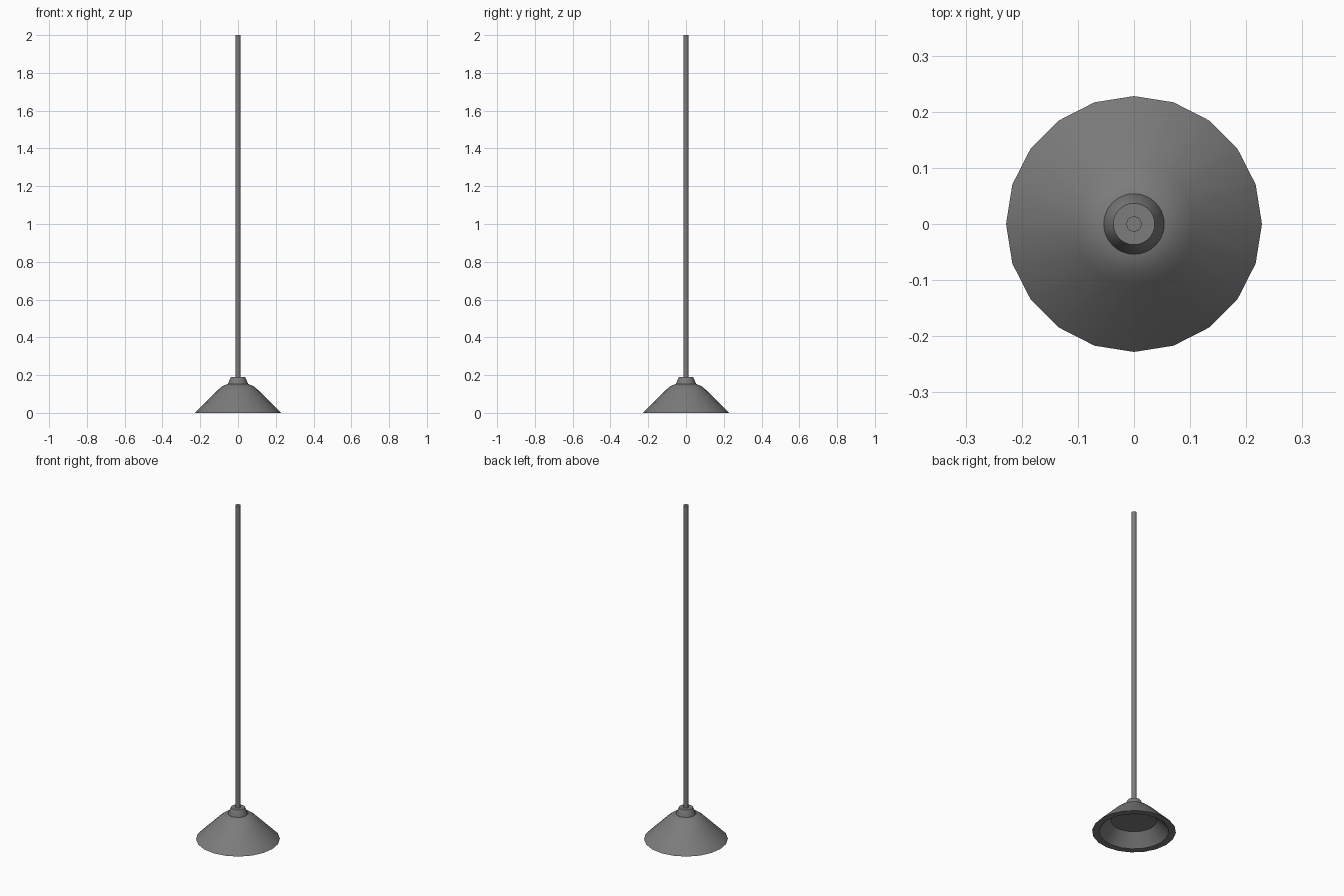
import bpy, bmesh, math

if "Cube" in bpy.data.objects:
    bpy.data.objects.remove(bpy.data.objects["Cube"])

# Dark grey finish shared by all parts
dark = bpy.data.materials.new("dark_metal")
dark.diffuse_color = (0.2, 0.2, 0.2, 1.0)
dark.use_nodes = True
dark.node_tree.nodes["Principled BSDF"].inputs["Base Color"].default_value = dark.diffuse_color


def lathe(name, profile, sides, angle=35):
    """Revolve (radius, z) points around z; open ends are capped."""
    bm = bmesh.new()
    rings = [[bm.verts.new((r * math.cos(2 * math.pi * i / sides),
                            r * math.sin(2 * math.pi * i / sides), z))
              for i in range(sides)] for r, z in profile]
    for a, b in zip(rings, rings[1:]):
        for i in range(sides):
            j = (i + 1) % sides
            bm.faces.new((a[i], a[j], b[j], b[i]))
    bm.faces.new(rings[0])
    bm.faces.new(rings[-1])
    bmesh.ops.recalc_face_normals(bm, faces=bm.faces[:])
    mesh = bpy.data.meshes.new(name)
    bm.to_mesh(mesh)
    bm.free()
    mesh.materials.append(dark)
    obj = bpy.data.objects.new(name, mesh)
    bpy.context.collection.objects.link(obj)
    bpy.ops.object.select_all(action='DESELECT')
    obj.select_set(True)
    bpy.context.view_layer.objects.active = obj
    bpy.ops.object.shade_smooth_by_angle(angle=math.radians(angle))
    return obj


# Shade: recessed inner disc, inner cone, flat rim, outer cone, rounded shoulder
lathe("shade", [(0.125, 0.07), (0.19, 0.0), (0.228, 0.0), (0.108, 0.12),
                (0.083, 0.141), (0.053, 0.154)], 20)

# Tapered collar on top of the shade
lathe("collar", [(0.054, 0.15), (0.054, 0.154), (0.037, 0.19)], 32)

# Long suspension rod
lathe("rod", [(0.0135, 0.18), (0.0135, 2.0)], 32)
